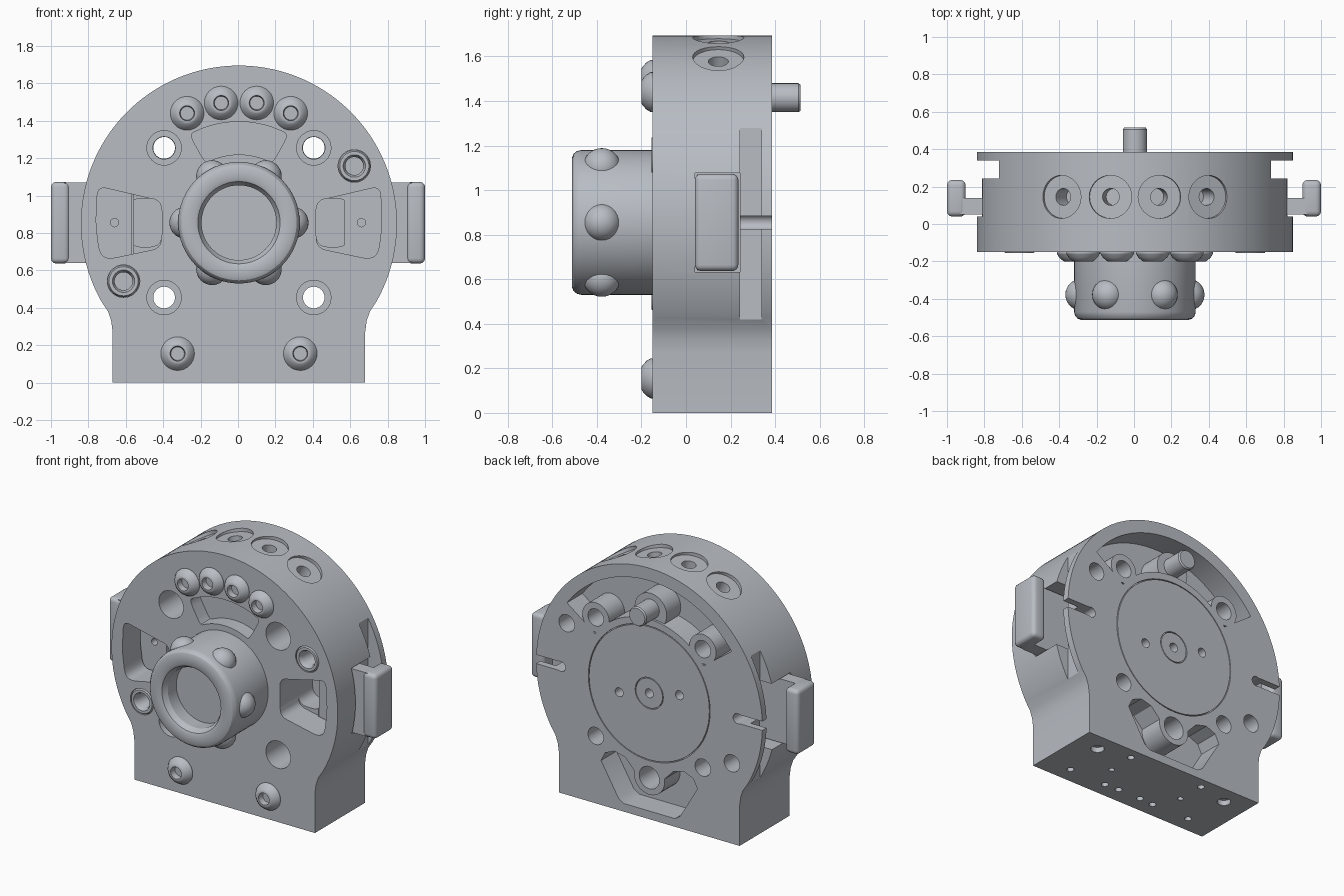
import bpy, bmesh, math
from mathutils import Vector

if "Cube" in bpy.data.objects:
    bpy.data.objects.remove(bpy.data.objects["Cube"])

CZ, R = 0.85, 0.845           # disc centre height and radius
FRONT, BACK = -0.15, 0.385    # housing faces

mat = bpy.data.materials.new("blue_grey_metal")
mat.diffuse_color = (0.48, 0.51, 0.55, 1)
mat.use_nodes = True
mat.node_tree.nodes["Principled BSDF"].inputs["Base Color"].default_value = mat.diffuse_color
parts = []


def finish(bm, name):
    bmesh.ops.remove_doubles(bm, verts=bm.verts[:], dist=1e-5)
    bmesh.ops.recalc_face_normals(bm, faces=bm.faces[:])
    me = bpy.data.meshes.new(name)
    bm.to_mesh(me)
    bm.free()
    ob = bpy.data.objects.new(name, me)
    bpy.context.collection.objects.link(ob)
    return ob


def prism(name, pts, y0, y1):
    """Extrude an xz outline along y."""
    bm = bmesh.new()
    f = bm.faces.new([bm.verts.new((x, y0, z)) for x, z in pts])
    ext = bmesh.ops.extrude_face_region(bm, geom=[f])["geom"]
    for v in ext:
        if isinstance(v, bmesh.types.BMVert):
            v.co.y = y1
    return finish(bm, name)


def rounded(pts, r, n=5):
    """Round the corners of an outline."""
    out = []
    for i, p in enumerate(pts):
        p = Vector(p)
        a, b = Vector(pts[i - 1]) - p, Vector(pts[(i + 1) % len(pts)]) - p
        a = p + a.normalized() * min(r, a.length * 0.45)
        b = p + b.normalized() * min(r, b.length * 0.45)
        for k in range(n + 1):
            t = k / n
            out.append(tuple(a * (1 - t) ** 2 + p * 2 * t * (1 - t) + b * t * t))
    return out


def rod(name, p, q, r, n=32):
    """Cylinder between two points."""
    p, q = Vector(p), Vector(q)
    bm = bmesh.new()
    bmesh.ops.create_cone(bm, cap_ends=True, segments=n, radius1=r, radius2=r, depth=(q - p).length)
    bmesh.ops.transform(bm, matrix=(q - p).to_track_quat('Z', 'Y').to_matrix().to_4x4(), verts=bm.verts[:])
    bmesh.ops.translate(bm, vec=(p + q) / 2, verts=bm.verts[:])
    return finish(bm, name)


def lathe(name, prof, x, z, n=32, closed=False):
    """Turn an (r, y) profile about a front-to-back axis."""
    bm = bmesh.new()
    vs = [bm.verts.new((x + r, y, z)) for r, y in prof]
    es = [bm.edges.new(e) for e in zip(vs, vs[1:] + ([vs[0]] if closed else []))]
    bmesh.ops.spin(bm, geom=vs + es, cent=(x, 0, z), axis=(0, 1, 0),
                   angle=2 * math.pi, steps=n, use_merge=False)
    bmesh.ops.remove_doubles(bm, verts=bm.verts[:], dist=1e-5)
    bmesh.ops.dissolve_degenerate(bm, dist=1e-6, edges=bm.edges[:])
    return finish(bm, name)


def box(name, lo, hi, bevel=0):
    bm = bmesh.new()
    bmesh.ops.create_cube(bm, size=1)
    for v in bm.verts:
        v.co = [(lo[i] + hi[i]) / 2 + v.co[i] * abs(hi[i] - lo[i]) for i in range(3)]
    if bevel:
        bmesh.ops.bevel(bm, geom=bm.edges[:], offset=bevel, segments=4, profile=0.5, affect='EDGES')
    return finish(bm, name)


def cut(ob, cutter):
    m = ob.modifiers.new("cut", 'BOOLEAN')
    m.operation, m.solver, m.object = 'DIFFERENCE', 'EXACT', cutter
    bpy.context.view_layer.objects.active = ob
    bpy.ops.object.modifier_apply(modifier=m.name)
    bpy.data.objects.remove(cutter)


def keep(ob):
    parts.append(ob)
    return ob


def polar(r, deg):
    a = math.radians(deg)   # measured from straight up
    return (r * math.sin(a), CZ + r * math.cos(a))


def sector(r0, r1, deg, n=24):
    steps = [-deg + 2 * deg * i / n for i in range(n + 1)]
    return [polar(r1, a) for a in steps] + [polar(r0, a) for a in reversed(steps)]


# Housing: round disc blending into a square foot
arc = [polar(R, -120 + 240 * i / 96) for i in range(97)]
foot = [(0.70, 0.38), (0.683, 0.33), (0.675, 0.27), (0.675, 0)]
body = keep(prism("housing", arc + foot + [(-x, z) for x, z in reversed(foot)], FRONT, BACK))

# Front crescent window and rear crescent pocket
cut(body, prism("c", rounded(sector(0.37, 0.545, 29, 12), 0.05, 3), -0.3, -0.05))
cut(body, prism("c", sector(0.5, 0.76, 54, 40), 0.22, 0.5))

# Rear lower pocket wrapping around a boss
boss = [(0.115 * math.sin(a), 0.28 - 0.115 * math.cos(a)) for a in
        [math.radians(-100 + 200 * i / 16) for i in range(17)]]
cut(body, prism("c", [(-0.36, 0.30), (-0.33, 0.36), (-0.26, 0.39), (-0.18, 0.37)] + boss +
                [(0.18, 0.37), (0.26, 0.39), (0.33, 0.36), (0.36, 0.30), (0.23, 0.08),
                 (0.19, 0.055), (-0.19, 0.055), (-0.23, 0.08)], 0.22, 0.5))
cut(body, rod("c", (0, 0.2, 0.28), (0, 0.5, 0.28), 0.075))

for s in (-1, 1):
    # Side pockets, slide channels, edge grooves and rear slits
    wedge = [(s * x, z) for x, z in
             [(0.765, 0.85), (0.755, 1.05), (0.415, 0.97), (0.415, 0.72), (0.70, 0.66), (0.745, 0.69)]]
    cut(body, prism("c", rounded(wedge, 0.05), -0.3, 0.0452))
    cut(body, prism("c", rounded([(s * 0.412, 0.725), (s * 0.59, 0.725), (s * 0.59, 0.985),
                                  (s * 0.412, 0.985)], 0.07), -0.2, 0.2))
    cut(body, box("c", (s * 0.565, 0.04, 0.633), (s * 1.2, 0.243, 1.077)))
    cut(body, box("c", (s * 0.727, 0.242, 0.42), (s * 1.2, 0.34, 1.28)))
    cut(body, box("c", (s * 0.66, 0.23, 0.825), (s * 1.2, 0.5, 0.885)))
    cut(body, rod("c", (s * 0.66, 0.233, 0.855), (s * 0.66, 0.5, 0.855), 0.034, 24))
    # Counterbored mounting holes
    for z in (0.455, 1.255):
        cut(body, rod("c", (s * 0.4, -0.3, z), (s * 0.4, 0.07, z), 0.092))
        if z < 1:
            cut(body, rod("c", (s * 0.4, 0, z), (s * 0.4, 0.6, z), 0.058))
        else:
            cut(body, rod("c", (s * 0.4, 0, z), (s * 0.4, 0.6, z), 0.06))
            keep(lathe("hole_boss", [(0.058, 0.21), (0.1, 0.21), (0.1, BACK), (0.058, BACK)],
                       s * 0.4, z, closed=True))
    # Bushing seats
    bx, bz = s * 0.617, CZ + s * 0.308
    cut(body, rod("c", (bx, -0.3, bz), (bx, 0.0, bz), 0.087))
    cut(body, rod("c", (bx, 0.12, bz), (bx, 0.5, bz), 0.058))
    keep(lathe("bushing", [(0.048, 0.0), (0.048, -0.13), (0.06, FRONT - 0.004),
                           (0.078, FRONT - 0.004), (0.086, FRONT + 0.01), (0.086, 0.0)],
               bx, bz, closed=True))
    # Underside screw holes
    for x, y, r in [(0.505, 0.26, 0.042), (0.28, 0.31, 0.022), (0.275, 0.12, 0.018),
                    (0.47, -0.04, 0.022), (0.19, -0.045, 0.022), (0.085, -0.04, 0.022)]:
        cut(body, rod("c", (s * x, y, -0.1), (s * x, y, 0.035), r, 20))

# Dished radial holes along the crown
for a in (-27.8, -9, 9, 27.8):
    for r, bottom in ((0.115, 0.822), (0.045, 0.70)):
        (x0, z0), (x1, z1) = polar(bottom, a), polar(1.0, a)
        cut(body, rod("c", (x0, 0.145, z0), (x1, 0.145, z1), r))

# Rear plate outline, hub ring and small holes
for r in (0.455, 0.105):
    cut(body, lathe("c", [(r - 0.006, 0.37), (r, 0.37), (r, 0.42), (r - 0.006, 0.42)], 0, CZ, 64, True))
for x, z in ((0, CZ), (0.225, 0.797), (-0.225, 0.897)):
    cut(body, rod("c", (x, 0.32, z), (x, 0.5, z), 0.03, 20))

# Stop pin with chamfered tip, standing in a boss
keep(lathe("stop_pin", [(0, 0.2), (0.065, 0.2), (0.065, 0.505), (0.058, 0.515), (0, 0.515)], 0, 1.415))
keep(rod("pin_boss", (0, 0.21, 1.40), (0, 0.37, 1.40), 0.12))

# Button-head screws on the front
for x, z in [(-0.277, 1.44), (-0.095, 1.495), (0.095, 1.495), (0.277, 1.44), (-0.328, 0.155), (0.328, 0.155)]:
    keep(lathe("button_screw", [(0, -0.14), (0.09, -0.14), (0.09, -0.158), (0.078, -0.178), (0.058, -0.196),
                                (0.05, -0.2), (0.04, -0.2), (0.036, -0.16), (0, -0.16)], x, z))

# Knob with recessed face and grip balls
keep(lathe("knob", [(0, -0.14), (0.325, -0.14), (0.325, -0.47), (0.32, -0.49), (0.308, -0.505),
                    (0.29, -0.512), (0.235, -0.512), (0.22, -0.505), (0.213, -0.49), (0.2, -0.47),
                    (0.2, -0.38), (0, -0.38)], 0, CZ + 0.005, 64))
for i in range(6):
    x, z = polar(0.287, 30 + 60 * i)
    x, z = 0.287 * math.cos(math.pi / 3 * i), CZ + 0.005 + 0.287 * math.sin(math.pi / 3 * i)
    bm = bmesh.new()
    bmesh.ops.create_uvsphere(bm, u_segments=28, v_segments=16, radius=0.085)
    bmesh.ops.translate(bm, vec=(x, -0.378, z), verts=bm.verts[:])
    keep(finish(bm, "grip_ball"))

# Sliding side latches: thumb pad plus flat slide
for s in (-1, 1):
    slide = keep(box("latch_slide", (s * 0.57, 0.05, 0.64), (s * 0.93, 0.14, 1.07)))
    cut(slide, rod("c", (s * 0.66, 0, 0.855), (s * 0.66, 0.1, 0.855), 0.022, 20))
    keep(box("latch_pad", (s * 0.9, 0.04, 0.637), (s * 1.0, 0.235, 1.073), 0.028))

# Colour, smoothing and centring
bpy.ops.object.select_all(action='DESELECT')
for ob in parts:
    ob.data.materials.clear()
    ob.data.materials.append(mat)
    if not ob.name.startswith("latch"):
        ob.location.x = 0.005
    ob.select_set(True)
bpy.context.view_layer.objects.active = body
bpy.ops.object.shade_smooth_by_angle(angle=math.radians(30))
